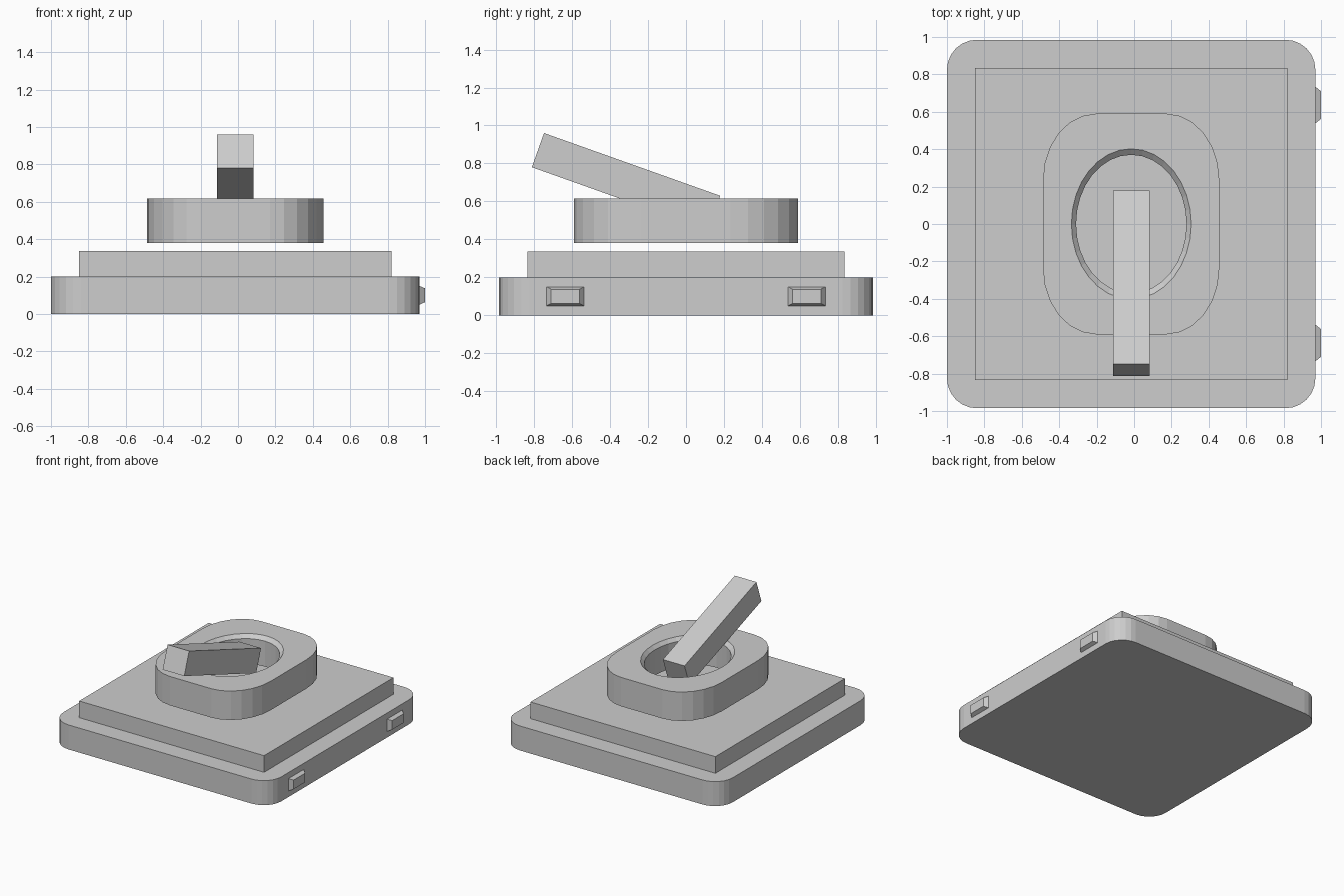
import bpy, bmesh, math
from mathutils import Matrix

if "Cube" in bpy.data.objects:
    bpy.data.objects.remove(bpy.data.objects["Cube"])

CX = -0.015  # shared centre line of all the stacked parts

grey = bpy.data.materials.new("light grey")
grey.diffuse_color = (0.61, 0.61, 0.61, 1)
grey.use_nodes = True
grey.node_tree.nodes["Principled BSDF"].inputs["Base Color"].default_value = grey.diffuse_color


def finish(name, bm):
    bmesh.ops.recalc_face_normals(bm, faces=bm.faces)
    mesh = bpy.data.meshes.new(name)
    bm.to_mesh(mesh)
    bm.free()
    mesh.materials.append(grey)
    obj = bpy.data.objects.new(name, mesh)
    bpy.context.collection.objects.link(obj)
    return obj


def loft(name, rings):
    """Skin a stack of equal-length outlines and cap both ends."""
    bm = bmesh.new()
    loops = [[bm.verts.new(p) for p in ring] for ring in rings]
    n = len(loops[0])
    for a, b in zip(loops, loops[1:]):
        for i in range(n):
            j = (i + 1) % n
            bm.faces.new((a[i], a[j], b[j], b[i]))
    bm.faces.new(loops[0])
    bm.faces.new(loops[-1])
    return finish(name, bm)


def rounded(hx, hy, rx, ry, z, steps=6):
    pts = []
    for k, (sx, sy) in enumerate(((1, 1), (-1, 1), (-1, -1), (1, -1))):
        for s in range(steps + 1):
            t = (k + s / steps) * math.pi / 2
            pts.append((CX + sx * (hx - rx) + rx * math.cos(t),
                        sy * (hy - ry) + ry * math.sin(t), z))
    return pts


def ellipse(rx, ry, z, n=32):
    return [(CX + rx * math.cos(2 * math.pi * i / n),
             ry * math.sin(2 * math.pi * i / n), z) for i in range(n)]


def box(name, size, matrix):
    bm = bmesh.new()
    bmesh.ops.create_cube(bm, size=1)
    bmesh.ops.scale(bm, vec=size, verts=bm.verts)
    bmesh.ops.transform(bm, matrix=matrix, verts=bm.verts)
    return finish(name, bm)


# Rounded base plate
loft("base_plate", [rounded(0.985, 0.985, 0.16, 0.16, z) for z in (0, 0.2)])

# Square raised plate
box("raised_plate", (1.67, 1.67, 0.137), Matrix.Translation((CX, 0, 0.2675)))

# Switch collar with a chamfered oval opening
collar = loft("switch_collar",
              [rounded(0.472, 0.59, 0.285, 0.356, z) for z in (0.38, 0.616)])
cutter = loft("collar_cutter", [ellipse(0.295, 0.37, 0.34),
                                ellipse(0.295, 0.37, 0.588),
                                ellipse(0.32, 0.402, 0.616),
                                ellipse(0.32, 0.402, 0.7)])
cut = collar.modifiers.new("opening", 'BOOLEAN')
cut.object = cutter
cut.operation = 'DIFFERENCE'
cut.solver = 'EXACT'
bpy.context.view_layer.update()
evaluated = collar.evaluated_get(bpy.context.evaluated_depsgraph_get())
collar_mesh = bpy.data.meshes.new_from_object(evaluated)
collar.modifiers.clear()
collar.data = collar_mesh
bpy.data.objects.remove(cutter)

# Tilted toggle lever
box("toggle_lever", (0.195, 0.985, 0.191),
    Matrix.Translation((CX, -0.316, 0.705)) @ Matrix.Rotation(math.radians(-19.6), 4, 'X'))

# Two tapered tabs on the right edge
for side, y in (("front", -0.636), ("back", 0.636)):
    def tab_ring(x, hy, hz):
        return [(x, y + a * hy, 0.1 + b * hz)
                for a, b in ((-1, -1), (1, -1), (1, 1), (-1, 1))]
    loft("side_tab_" + side, [tab_ring(0.965, 0.098, 0.05),
                              tab_ring(0.97, 0.098, 0.05),
                              tab_ring(1.0, 0.074, 0.037)])
